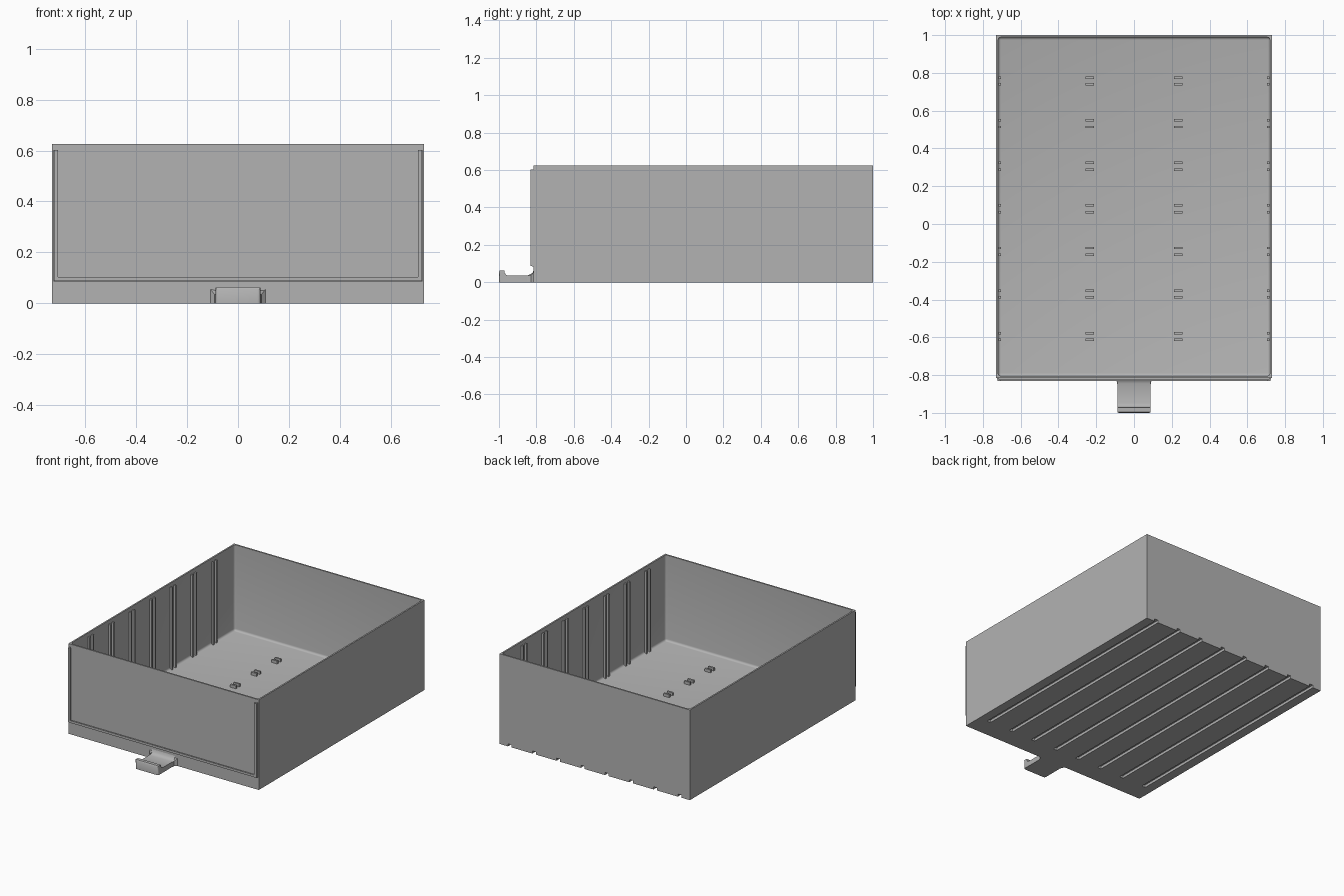
import bpy, bmesh
from mathutils import Vector

cube = bpy.data.objects.get("Cube")
if cube:
    bpy.data.objects.remove(cube, do_unlink=True)

grey = bpy.data.materials.new("plain grey")
grey.use_nodes = True
colour = (0.45, 0.45, 0.45, 1)
grey.diffuse_color = colour
grey.node_tree.nodes["Principled BSDF"].inputs["Base Color"].default_value = colour

W, FRONT, BACK, H = 0.73, -0.815, 1.0, 0.625
WALL, FLOOR = 0.015, 0.03
IN = W - WALL


def finish(name, bm):
    bmesh.ops.recalc_face_normals(bm, faces=bm.faces)
    mesh = bpy.data.meshes.new(name)
    bm.to_mesh(mesh)
    bm.free()
    mesh.materials.append(grey)
    ob = bpy.data.objects.new(name, mesh)
    bpy.context.collection.objects.link(ob)
    return ob


def add_box(bm, lo, hi):
    lo, hi = Vector(lo), Vector(hi)
    verts = bmesh.ops.create_cube(bm, size=1)["verts"]
    for v in verts:
        v.co = (lo + hi) / 2 + Vector(a * b for a, b in zip(v.co, hi - lo))
    return verts


def extrude_profile(name, points, axis, start, end):
    """Prism: points are (y, z) along x, or (x, z) along y."""
    bm = bmesh.new()
    place = (lambda a, b: (start, a, b)) if axis == "x" else (lambda a, b: (a, start, b))
    face = bm.faces.new([bm.verts.new(place(a, b)) for a, b in points])
    new = bmesh.ops.extrude_face_region(bm, geom=[face])["geom"]
    step = Vector((end - start, 0, 0)) if axis == "x" else Vector((0, end - start, 0))
    bmesh.ops.translate(bm, verts=[v for v in new if isinstance(v, bmesh.types.BMVert)], vec=step)
    return finish(name, bm)


def smooth(ob):
    bpy.ops.object.select_all(action="DESELECT")
    ob.select_set(True)
    bpy.context.view_layer.objects.active = ob
    bpy.ops.object.shade_smooth_by_angle(angle=0.6)


# Open tray with rounded inner corners and a rounded floor edge
bm = bmesh.new()
add_box(bm, (-W, FRONT, 0), (W, BACK, H))
bm.faces.ensure_lookup_table()
top = max(bm.faces, key=lambda f: f.calc_center_median().z)
bmesh.ops.inset_region(bm, faces=[top], thickness=WALL)
rim = bmesh.ops.extrude_face_region(bm, geom=[top])["geom"]
if top.is_valid:
    bmesh.ops.delete(bm, geom=[top], context="FACES_ONLY")
floor_verts = [v for v in rim if isinstance(v, bmesh.types.BMVert)]
for v in floor_verts:
    v.co.z = FLOOR
edges = list({e for v in floor_verts for e in v.link_edges})
bmesh.ops.bevel(bm, geom=edges, offset=0.015, segments=4, profile=0.5, affect="EDGES")
tray = finish("tray", bm)

# Slots under the floor, open at the back
bm = bmesh.new()
for i in range(8):
    x = (i - 3.5) * 0.186
    add_box(bm, (x - 0.014, -0.68, -0.1), (x + 0.014, BACK + 0.1, 0.018))
cutter = finish("slot_cutter", bm)
cutter.hide_render = True
cut = tray.modifiers.new("slots", "BOOLEAN")
cut.operation, cut.solver, cut.object = "DIFFERENCE", "EXACT", cutter
bpy.context.view_layer.objects.active = tray
bpy.ops.object.modifier_apply(modifier=cut.name)
bpy.data.objects.remove(cutter, do_unlink=True)
smooth(tray)

# Paired divider guides on the side walls and floor
walls, studs = bmesh.new(), bmesh.new()
for row in range(7):
    for offset in (-0.018, 0.018):
        y = 0.757 - row * 0.2255 + offset
        for side in (-1, 1):
            xs = sorted((side * (IN + 0.003), side * (IN - 0.012)))
            add_box(walls, (xs[0], y - 0.0065, FLOOR - 0.005), (xs[1], y + 0.0065, 0.6))
            x = side * 0.235
            add_box(studs, (x - 0.022, y - 0.0065, FLOOR - 0.005), (x + 0.022, y + 0.0065, FLOOR + 0.02))
finish("wall_guides", walls)
finish("floor_guides", studs)

# U-shaped label holder: thin spacer behind a wider retaining lip
def holder(name, inner, outer, bottom, top_z, y0, y1):
    low = bottom + outer - inner
    pts = [(-outer, top_z), (-outer, bottom), (outer, bottom), (outer, top_z),
           (inner, top_z), (inner, low), (-inner, low), (-inner, top_z)]
    extrude_profile(name, pts, "y", y0, y1)


holder("label_holder_spacer", 0.716, 0.724, 0.085, 0.603, -0.823, FRONT + 0.002)
holder("label_holder_lip", 0.706, 0.722, 0.088, 0.603, -0.831, -0.823)

# Pull tab with upturned lip and a fillet against the front wall
tab = [(-1, 0), (-1, 0.055), (-0.995, 0.063), (-0.972, 0.063), (-0.969, 0.05),
       (-0.962, 0.04), (-0.95, 0.035), (-0.845, 0.035), (-0.83, 0.04),
       (-0.82, 0.05), (-0.815, 0.065), (-0.81, 0.065), (-0.81, 0)]
pull_tab = extrude_profile("pull_tab", tab, "x", -0.088, 0.088)
bm = bmesh.new()
bm.from_mesh(pull_tab.data)
corners = [e for e in bm.edges if all(v.co.y < -0.999 for v in e.verts)
           and abs(e.verts[0].co.z - e.verts[1].co.z) > 0.04]
bmesh.ops.bevel(bm, geom=corners, offset=0.012, segments=4, profile=0.5, affect="EDGES")
bm.to_mesh(pull_tab.data)
bm.free()
smooth(pull_tab)

# Flared gussets where the tab meets the wall
for side, label in ((-1, "right"), (1, "left")):
    bm = bmesh.new()
    plan = [(0.085, -0.85), (0.088, -0.85), (0.092, -0.83), (0.108, FRONT), (0.108, -0.81), (0.085, -0.81)]
    base = [bm.verts.new((side * x, y, 0)) for x, y in plan]
    lid = [bm.verts.new((side * x, y, 0.035 + (0.02 if y > -0.82 else 0))) for x, y in plan]
    bm.faces.new(base)
    bm.faces.new(lid)
    for i in range(len(plan)):
        j = (i + 1) % len(plan)
        bm.faces.new((base[i], base[j], lid[j], lid[i]))
    finish(label + "_tab_gusset", bm)
